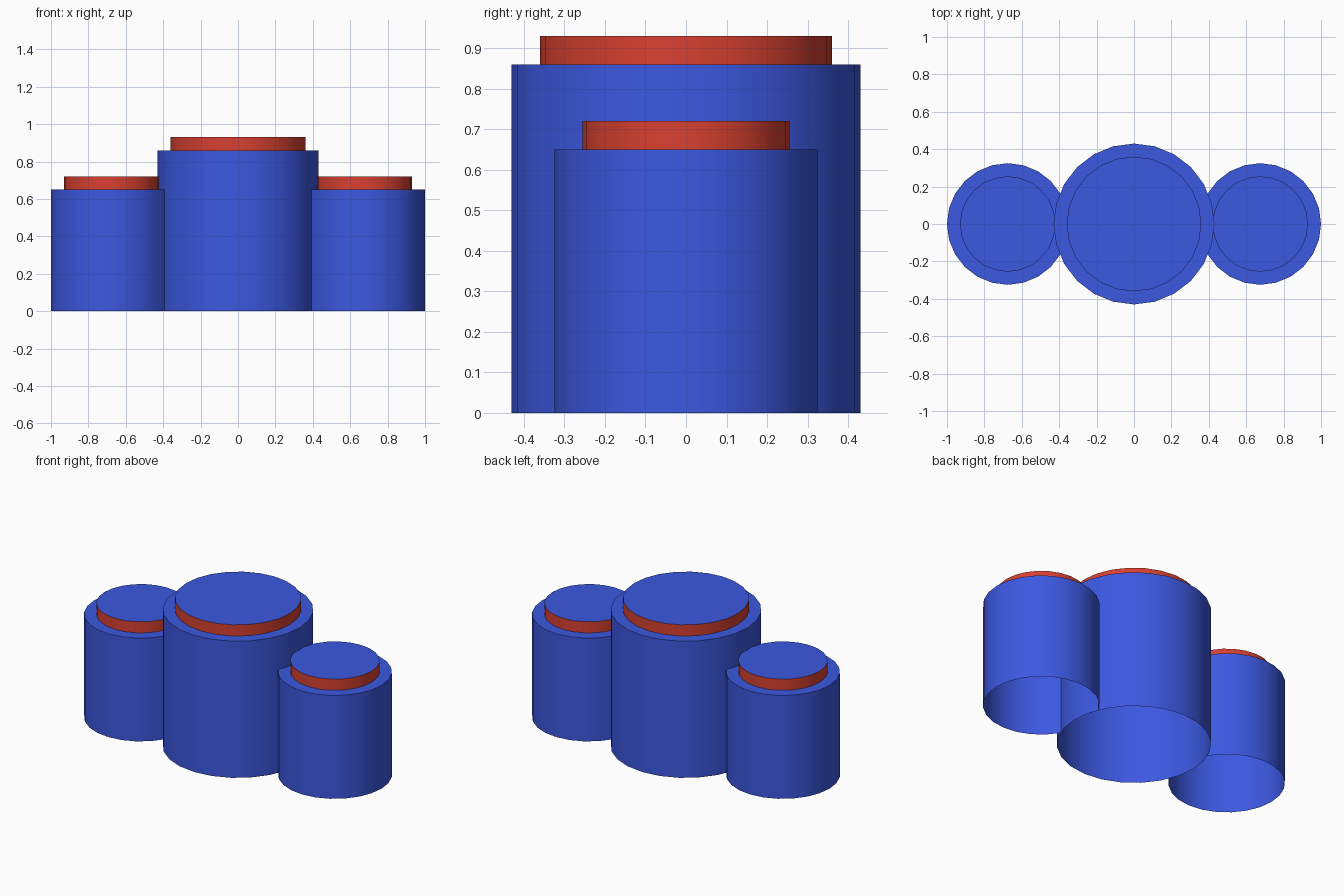
import bpy, bmesh, math

if "Cube" in bpy.data.objects:
    bpy.data.objects.remove(bpy.data.objects["Cube"])


def material(name, color):
    m = bpy.data.materials.new(name)
    m.diffuse_color = (*color, 1)
    m.use_nodes = True
    m.node_tree.nodes["Principled BSDF"].inputs["Base Color"].default_value = m.diffuse_color
    return m


BLUE = material("blue", (0.045, 0.098, 0.75))
RED = material("red", (0.68, 0.052, 0.03))
SIDES, LIP, STEP = 24, 0.07, 0.07
R_MID, H_MID = 0.43, 0.86


def rings_mesh(name, x, profile):
    """Closed turned shape from (radius, z) pairs."""
    bm = bmesh.new()
    rings = [[bm.verts.new((x + r * math.cos(2 * math.pi * i / SIDES),
                            r * math.sin(2 * math.pi * i / SIDES), z))
              for i in range(SIDES)] for r, z in profile]
    for a, b in zip(rings, rings[1:]):
        for i in range(SIDES):
            j = (i + 1) % SIDES
            bm.faces.new((a[i], a[j], b[j], b[i]))
    bm.faces.new(rings[0][::-1])
    bm.faces.new(rings[-1])
    me = bpy.data.meshes.new(name)
    bm.to_mesh(me)
    bm.free()
    ob = bpy.data.objects.new(name, me)
    bpy.context.collection.objects.link(ob)
    return ob


def drum(name, x, r, h, cutter=None):
    """Blue drum, open below, with a smaller red-sided raised top."""
    ob = rings_mesh(name, x, [(r, 0), (r, h), (r - STEP, h), (r - STEP, h + LIP)])
    ob.data.materials.append(BLUE)
    ob.data.materials.append(RED)
    bpy.context.view_layer.objects.active = ob
    if cutter:
        mod = ob.modifiers.new("trim", 'BOOLEAN')
        mod.operation, mod.solver, mod.object = 'DIFFERENCE', 'EXACT', cutter
        bpy.ops.object.modifier_apply(modifier=mod.name)
    bm = bmesh.new()
    bm.from_mesh(ob.data)
    bm.normal_update()
    gone = []
    for f in bm.faces:
        upright = abs(f.normal.z) < 0.5
        f.material_index = int(upright and f.calc_center_median().z > h)
        # open bottom, and no hidden wall where the drums meet
        hidden = cutter and upright and all(v.co.xy.length < R_MID + 0.001 for v in f.verts)
        if f.normal.z < -0.5 or hidden:
            gone.append(f)
    bmesh.ops.delete(bm, geom=gone, context='FACES')
    bm.to_mesh(ob.data)
    bm.free()
    bpy.ops.object.select_all(action='DESELECT')
    ob.select_set(True)
    bpy.ops.object.shade_smooth_by_angle(angle=math.radians(30))


# Helper that trims the outer drums against the middle one
cutter = rings_mesh("trim_helper", 0, [(R_MID, -0.5), (R_MID, 1.5)])
cutter.hide_render = True

drum("middle_drum", 0, R_MID, H_MID)
for side, label in ((-1, "left"), (1, "right")):
    drum(label + "_drum", side * 0.675, 0.325, 0.65, cutter)
bpy.data.objects.remove(cutter)
